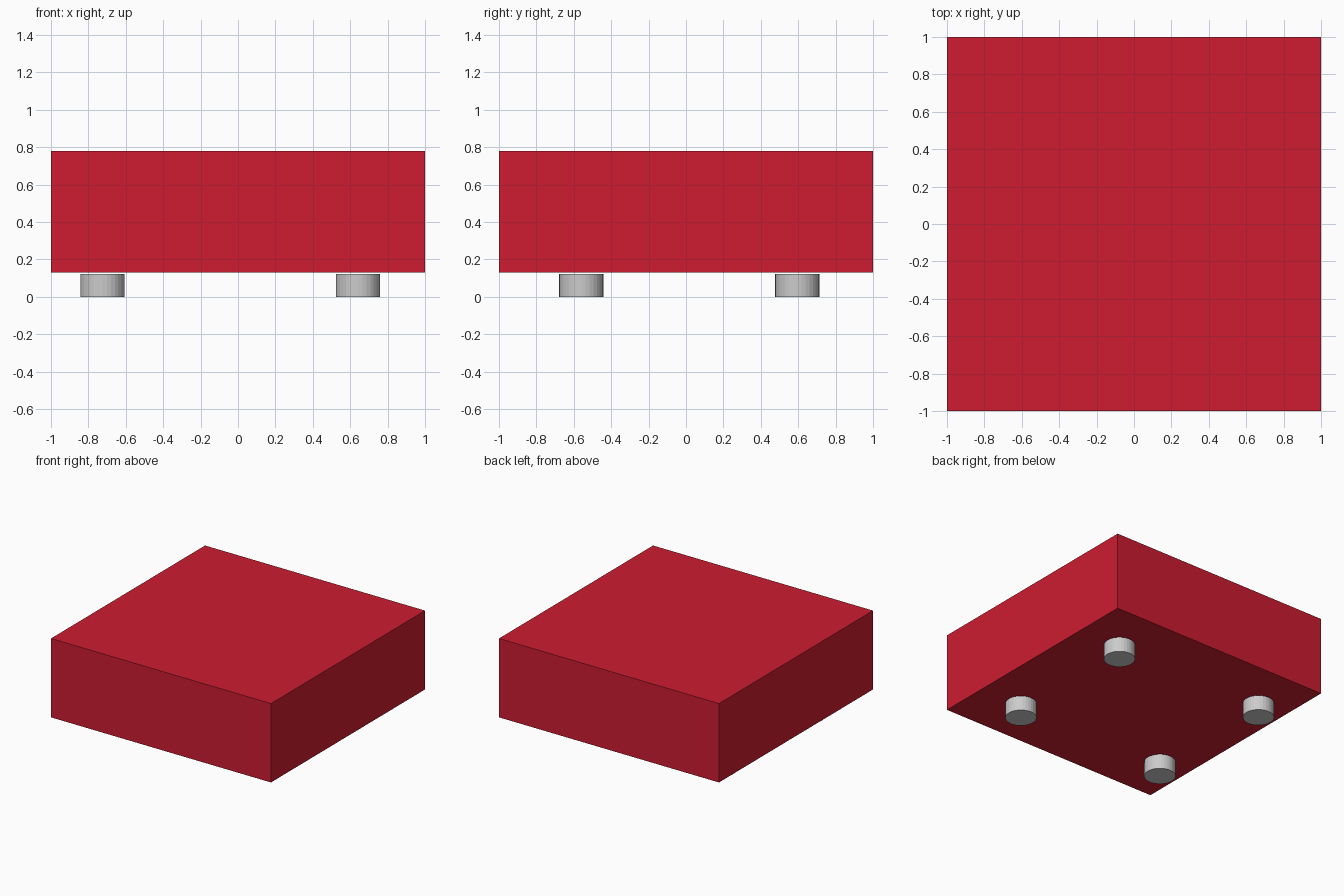
import bpy

if "Cube" in bpy.data.objects:
    bpy.data.objects.remove(bpy.data.objects["Cube"])

BODY_BOTTOM, BODY_TOP = 0.131, 0.779
FOOT_RADIUS, FOOT_HEIGHT = 0.118, 0.123

# Red cushion block
red = bpy.data.materials.new("red")
red.diffuse_color = (0.61, 0.012, 0.03, 1)
red.use_nodes = True
red.node_tree.nodes["Principled BSDF"].inputs["Base Color"].default_value = red.diffuse_color
bpy.ops.mesh.primitive_cube_add(size=1, location=(0, 0, (BODY_BOTTOM + BODY_TOP) / 2))
seat = bpy.context.object
seat.name = "seat_block"
seat.scale = (2, 2, BODY_TOP - BODY_BOTTOM)
bpy.ops.object.transform_apply(location=False, rotation=False, scale=True)
seat.data.materials.append(red)

# Four round feet, set slightly off centre
for side, x in (("left", -0.724), ("right", 0.642)):
    for end, y in (("front", -0.56), ("back", 0.595)):
        bpy.ops.mesh.primitive_cylinder_add(
            vertices=32, radius=FOOT_RADIUS, depth=FOOT_HEIGHT,
            location=(x, y, FOOT_HEIGHT / 2))
        bpy.context.object.name = f"{end}_{side}_foot"
